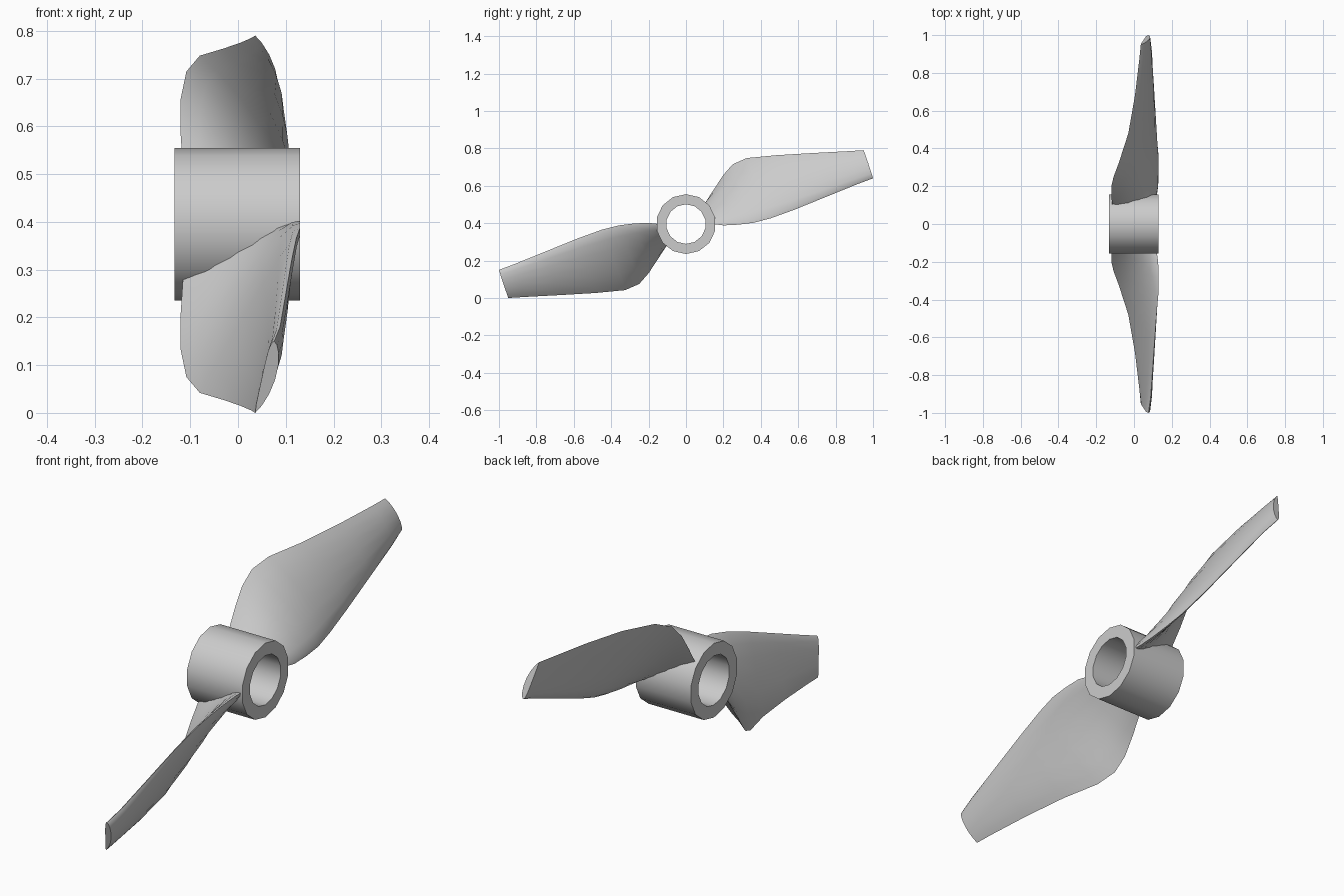
import bpy, bmesh, math
from mathutils import Vector, Matrix

if "Cube" in bpy.data.objects:
    bpy.data.objects.remove(bpy.data.objects["Cube"])

CENTRE = Vector((0, 0, 0.395))


def finish(name, bm, angle):
    bmesh.ops.recalc_face_normals(bm, faces=bm.faces)
    mesh = bpy.data.meshes.new(name)
    bm.to_mesh(mesh)
    bm.free()
    ob = bpy.data.objects.new(name, mesh)
    bpy.context.collection.objects.link(ob)
    bpy.ops.object.select_all(action='DESELECT')
    ob.select_set(True)
    bpy.context.view_layer.objects.active = ob
    bpy.ops.object.shade_smooth_by_angle(angle=math.radians(angle))
    return ob


def bridge(bm, a, b):
    n = len(a)
    for i in range(n):
        bm.faces.new((a[i], a[(i + 1) % n], b[(i + 1) % n], b[i]))


# Hub: thick open tube along x, rectangular profile swept round the axis
bm = bmesh.new()
SIDES = 14
profile = [(-0.133, 0.16), (0.13, 0.16), (0.13, 0.106), (-0.133, 0.106)]
rings = []
for i in range(SIDES):
    a = 2 * math.pi * i / SIDES
    rings.append([bm.verts.new(CENTRE + Vector((x, r * math.sin(a), r * math.cos(a))))
                  for x, r in profile])
for i in range(SIDES):
    bridge(bm, rings[i], rings[(i + 1) % SIDES])
finish("hub", bm, 40)

# Blade stations from root to tip: upper edge, lower edge, thickness
STATIONS = [
    ((-0.115, 0.10, 0.505), (0.12, 0.148, 0.395), 0.045),
    ((-0.12, 0.15, 0.582), (0.128, 0.20, 0.388), 0.044),
    ((-0.12, 0.20, 0.658), (0.13, 0.28, 0.392), 0.042),
    ((-0.108, 0.25, 0.715), (0.13, 0.36, 0.402), 0.041),
    ((-0.08, 0.325, 0.748), (0.122, 0.45, 0.425), 0.039),
    ((-0.03, 0.48, 0.763), (0.112, 0.58, 0.472), 0.036),
    ((0.005, 0.68, 0.775), (0.10, 0.75, 0.541), 0.033),
    ((0.028, 0.87, 0.785), (0.088, 0.92, 0.610), 0.030),
    ((0.036, 0.95, 0.79), (0.076, 1.0, 0.640), 0.028),
]
# Aerofoil: position along the chord, half thickness factor
FOIL = [(0.12, 0.22), (0.3, 0.40), (0.5, 0.5), (0.7, 0.5), (0.86, 0.40), (0.96, 0.22)]


def blade(name, turn):
    bm = bmesh.new()
    loops = []
    for k, (up, low, thick) in enumerate(STATIONS):
        up, low = Vector(up), Vector(low)
        p, q = STATIONS[max(k - 1, 0)], STATIONS[min(k + 1, len(STATIONS) - 1)]
        span = sum((Vector(q[j]) - Vector(p[j]) for j in (0, 1)), Vector())
        n = span.cross(low - up).normalized()
        if n.x < 0:
            n = -n

        def at(t, off):
            camber = 0.3 * thick * 4 * t * (1 - t)
            return up.lerp(low, t) + n * (camber + off)
        pts = [at(0, 0)] + [at(t, h * thick) for t, h in FOIL] + [at(1, 0)]
        pts += [at(t, -h * thick) for t, h in reversed(FOIL)]
        loops.append([bm.verts.new(v) for v in pts])
    for a, b in zip(loops, loops[1:]):
        bridge(bm, a, b)
    bm.faces.new(loops[0])
    bm.faces.new(loops[-1])
    bmesh.ops.rotate(bm, verts=bm.verts, cent=CENTRE, matrix=Matrix.Rotation(turn, 3, 'X'))
    return finish(name, bm, 50)


# Two blades, half a turn apart about the hub axis
blade("blade_right", 0)
blade("blade_left", math.pi)
